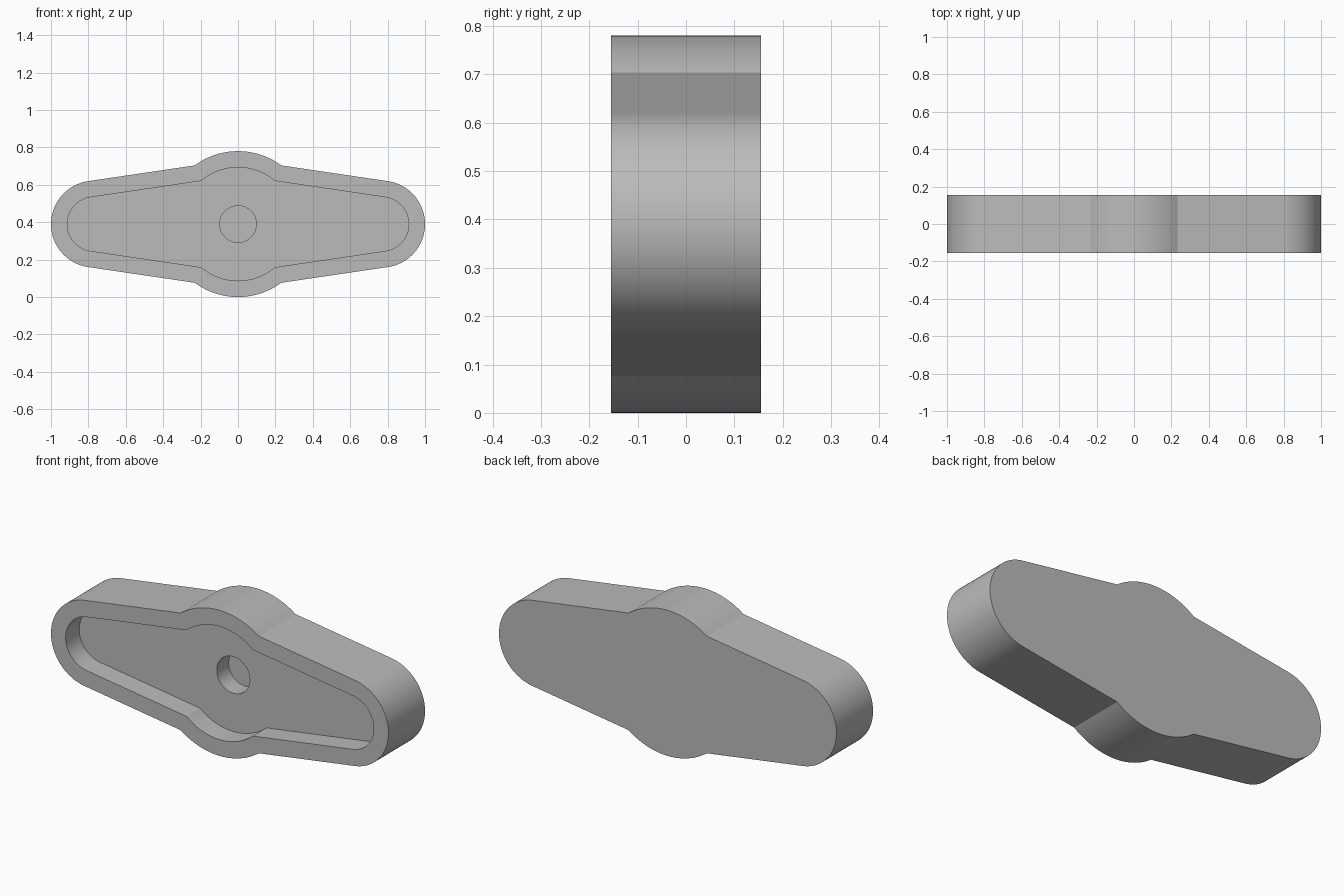
import bpy
import bmesh
from math import sin, cos, pi, radians, acos

cube = bpy.data.objects.get("Cube")
if cube:
    bpy.data.objects.remove(cube, do_unlink=True)

MID_Z = 0.39      # height of the hub axis
END_X = 0.768     # centre of each rounded end
TAPER = radians(8.4)
FRONT, FLOOR, HOLE_END, BACK = -0.155, -0.04, 0.06, 0.155


def arc(cx, radius, start, stop, steps):
    """Points on an arc, angles measured from +z towards +x."""
    return [(cx + radius * sin(start + (stop - start) * i / steps),
             radius * cos(start + (stop - start) * i / steps))
            for i in range(steps + 1)]


def outline(inset):
    """Round hub with two tapered, round-ended arms, shrunk by inset."""
    hub, end = 0.39 - inset, 0.232 - inset
    # Angle where the straight arm edge meets the hub circle
    meet = TAPER + acos((END_X * sin(TAPER) + end) / hub)
    half = arc(0, hub, -meet, meet, 32) + arc(END_X, end, TAPER, pi - TAPER, 40)
    return half + [(-x, -z) for x, z in half]


def add_loop(bm, points, y):
    verts = [bm.verts.new((x, y, z + MID_Z)) for x, z in points]
    return verts


def wall(bm, a, b):
    n = len(a)
    for i in range(n):
        j = (i + 1) % n
        bm.faces.new((a[i], a[j], b[j], b[i]))


def edges_of(bm, loop):
    return [bm.edges.get((loop[i - 1], loop[i])) for i in range(len(loop))]


bm = bmesh.new()
outer, inner = outline(0), outline(0.087)
circle = arc(0, 0.098, 0, 2 * pi, 48)[:-1]

back = add_loop(bm, outer, BACK)
front = add_loop(bm, outer, FRONT)
rim = add_loop(bm, inner, FRONT)
floor = add_loop(bm, inner, FLOOR)
hole = add_loop(bm, circle, FLOOR)
hole_end = add_loop(bm, circle, HOLE_END)

# Outer side, front rim, pocket side and blind hole
for a, b in ((back, front), (front, rim), (rim, floor), (hole, hole_end)):
    wall(bm, a, b)
bm.faces.new(back)
bm.faces.new(hole_end)

# Pocket floor around the hole
bmesh.ops.triangle_fill(bm, use_beauty=True, use_dissolve=False,
                        edges=edges_of(bm, floor) + edges_of(bm, hole))
bmesh.ops.recalc_face_normals(bm, faces=bm.faces)

mesh = bpy.data.meshes.new("handle_body")
bm.to_mesh(mesh)
bm.free()
body = bpy.data.objects.new("handle_body", mesh)
bpy.context.collection.objects.link(body)

# Plain grey material
grey = bpy.data.materials.new("plain_grey")
grey.use_nodes = True
colour = (0.5, 0.5, 0.5, 1)
grey.diffuse_color = colour
grey.node_tree.nodes["Principled BSDF"].inputs["Base Color"].default_value = colour
mesh.materials.append(grey)

bpy.context.view_layer.objects.active = body
body.select_set(True)
bpy.ops.object.shade_smooth_by_angle(angle=radians(25))
